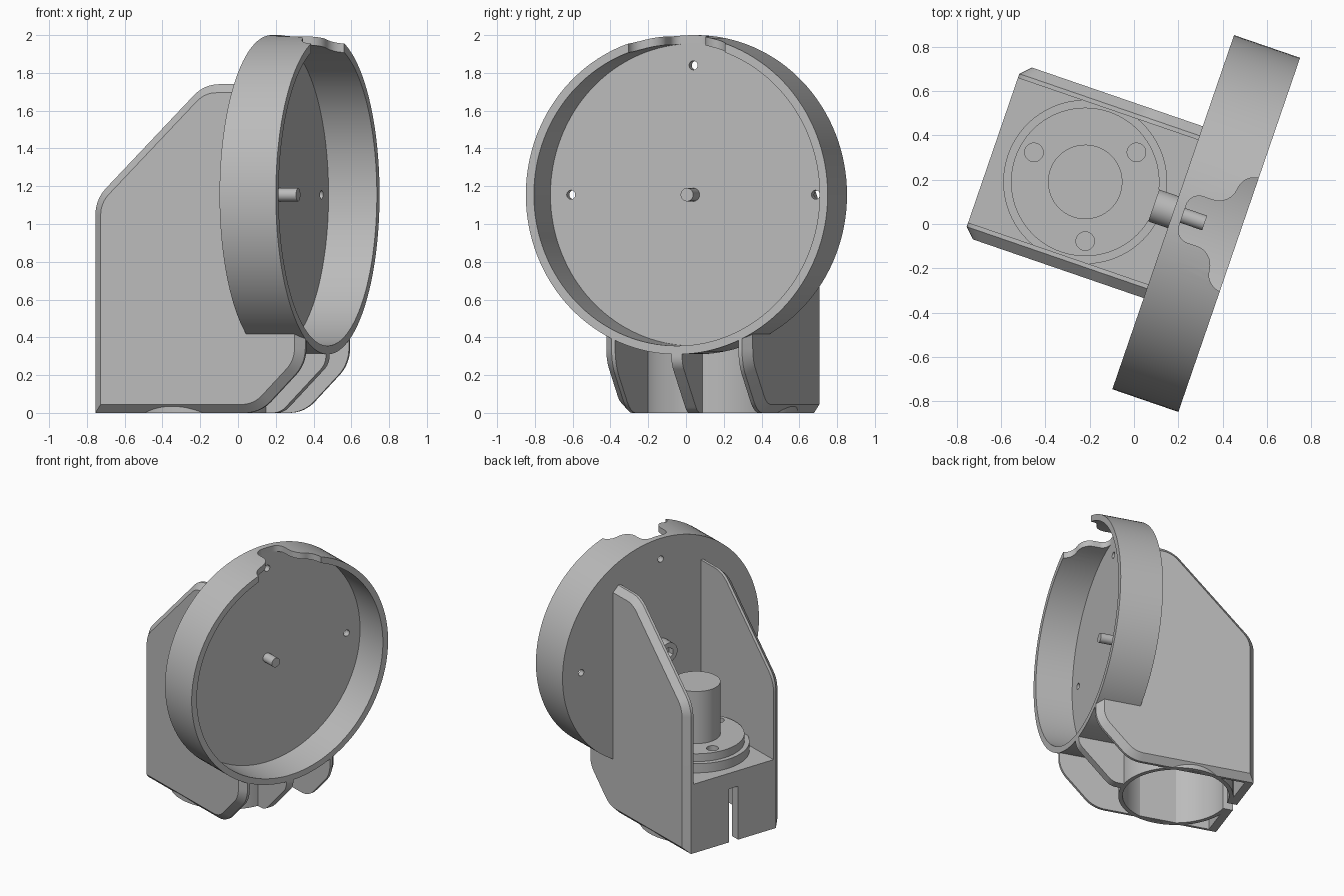
import bpy, bmesh, math
from mathutils import Matrix, Vector

cube = bpy.data.objects.get("Cube")
if cube:
    bpy.data.objects.remove(cube, do_unlink=True)

grey = bpy.data.materials.new("plain grey")
grey.use_nodes = True
grey.diffuse_color = (0.5, 0.5, 0.5, 1)
grey.node_tree.nodes["Principled BSDF"].inputs["Base Color"].default_value = (0.5, 0.5, 0.5, 1)

# The whole bracket is turned about z; parts are laid out along its own axes
FRAME = Matrix.Rotation(math.radians(-18.97), 4, "Z") @ Matrix.Translation((0, 0.108, 0))
DISH_Z, DISH_R, BACK, FRONT = 1.155, 0.845, 0.15, 0.465
MOTOR_A = -0.27
HALF = 0.41
FORWARD = Matrix.Translation((0, 0, DISH_Z)) @ Matrix.Rotation(math.pi / 2, 4, "Y")
MOTOR = Matrix.Translation((MOTOR_A, 0, 0))


def finish(name, bm, local=Matrix()):
    bmesh.ops.remove_doubles(bm, verts=bm.verts, dist=1e-5)
    bmesh.ops.recalc_face_normals(bm, faces=bm.faces)
    mesh = bpy.data.meshes.new(name)
    bm.to_mesh(mesh)
    bm.free()
    mesh.transform(local)
    mesh.materials.append(grey)
    obj = bpy.data.objects.new(name, mesh)
    obj.matrix_world = FRAME
    bpy.context.collection.objects.link(obj)
    return obj


def activate(obj):
    bpy.ops.object.select_all(action="DESELECT")
    obj.select_set(True)
    bpy.context.view_layer.objects.active = obj


def smooth(obj):
    activate(obj)
    bpy.ops.object.shade_smooth_by_angle(angle=math.radians(25))


def loft(name, lower, upper, local=Matrix()):
    """Solid between two loops of 3D points."""
    bm = bmesh.new()
    a = [bm.verts.new(p) for p in lower]
    b = [bm.verts.new(p) for p in upper]
    bm.faces.new(a)
    bm.faces.new(b)
    for i in range(len(a)):
        j = (i + 1) % len(a)
        bm.faces.new((a[i], a[j], b[j], b[i]))
    return finish(name, bm, local)


def lathe(name, profile, local, steps=96):
    """Spin (radius, height) points around z."""
    bm = bmesh.new()
    verts = [bm.verts.new((r, 0, h)) for r, h in profile]
    edges = [bm.edges.new((verts[i], verts[(i + 1) % len(verts)])) for i in range(len(verts))]
    bmesh.ops.spin(bm, geom=verts + edges, cent=(0, 0, 0), axis=(0, 0, 1),
                   angle=2 * math.pi, steps=steps, use_merge=True)
    bmesh.ops.dissolve_degenerate(bm, dist=1e-5, edges=bm.edges)
    return finish(name, bm, local)


def cylinder(name, r, h0, h1, local, steps=48):
    ring = [(r * math.cos(t), r * math.sin(t)) for t in (2 * math.pi * i / steps for i in range(steps))]
    return loft(name, [(x, y, h0) for x, y in ring], [(x, y, h1) for x, y in ring], local)


def box(name, lo, hi):
    ring = [(lo[0], lo[1]), (hi[0], lo[1]), (hi[0], hi[1]), (lo[0], hi[1])]
    return loft(name, [(x, y, lo[2]) for x, y in ring], [(x, y, hi[2]) for x, y in ring])


def cut(obj, cutter):
    cutter.hide_render = True
    activate(obj)
    mod = obj.modifiers.new("cut", "BOOLEAN")
    mod.operation, mod.solver, mod.object = "DIFFERENCE", "EXACT", cutter
    bpy.context.view_layer.update()
    bpy.ops.object.modifier_apply(modifier=mod.name)
    bpy.data.objects.remove(cutter, do_unlink=True)


def rounded(corners, steps=8):
    """Polygon of (x, y, radius) corners with filleted corners."""
    out = []
    for i, (x, y, r) in enumerate(corners):
        p = Vector((x, y))
        if not r:
            out.append(p)
            continue
        d0 = (Vector(corners[i - 1][:2]) - p).normalized()
        d1 = (Vector(corners[(i + 1) % len(corners)][:2]) - p).normalized()
        half = d0.angle(d1) / 2
        centre = p + (d0 + d1).normalized() * r / math.sin(half)
        s = p + d0 * r / math.tan(half) - centre
        e = p + d1 * r / math.tan(half) - centre
        turn = s.angle_signed(e)
        for k in range(steps + 1):
            out.append(centre + Matrix.Rotation(-turn * k / steps, 2) @ s)
    return out


# Dish: back plate with rim, top notch and three screw holes
dish = lathe("dish", [(0, BACK), (DISH_R, BACK), (DISH_R, FRONT), (0.8, FRONT),
                      (0.8, 0.195), (0, 0.195)], FORWARD, 128)
side = [(0.195, 0, 0), (0.195, 0.11, 0.06), (0.38, 0.11, 0.09), (0.40, 0.27, 0.08), (0.52, 0.27, 0)]
outline = rounded(side[1:] + [(a, -b, r) for a, b, r in reversed(side[1:])])
cut(dish, loft("notch_cutter", [(p.x, p.y, 1.7) for p in outline], [(p.x, p.y, 2.2) for p in outline]))
for y, z in ((0, 0.685), (0.685, 0), (-0.685, 0)):
    cut(dish, cylinder("hole_cutter", 0.024, 0, 0.3, Matrix.Translation((0, y, z)) @ FORWARD, 24))
smooth(dish)

# Centre screw: pin in front, socket head behind
smooth(cylinder("centre_pin", 0.035, 0.1, 0.3, FORWARD))
head = cylinder("screw_head", 0.076, 0.057, 0.16, FORWARD)
cut(head, cylinder("socket_cutter", 0.042, 0, 0.11, FORWARD, 6))
smooth(head)


# Side walls with a chamfer round the outer edge
def wall_outline(d):
    k = 0.414 * d
    r = 0.2 - d
    return rounded([(-0.71 + d, d, 0), (-0.71 + d, 1.13 - k, r), (-0.10 + k, 1.74 - d, r),
                    (0.17, 1.74 - d, 0), (0.17, 0.425, 0), (FRONT - d, 0.425, 0),
                    (FRONT - d, 0.26 + k, r), (0.21 - k, d, r)])


for label, s in (("left", 1), ("right", -1)):
    full, inset = wall_outline(0), wall_outline(0.045)
    wall = loft(label + "_wall", [(p.x, s * (HALF - 0.045), p.y) for p in full],
                [(p.x, s * HALF, p.y) for p in inset])
    inner = loft(label + "_wall_inner", [(p.x, s * 0.345, p.y) for p in full],
                 [(p.x, s * (HALF - 0.045), p.y) for p in full])
    smooth(wall)
    smooth(inner)

# Base: floor, slotted back wall, motor tube and centre fin
floor = box("floor", (-0.71, -0.355, 0.47), (0.16, 0.355, 0.53))
rear = box("rear_wall", (-0.71, -0.355, 0), (-0.65, 0.355, 0.5))
tube = lathe("motor_tube", [(0.4, 0), (0.4, 0.5), (0.37, 0.5), (0.37, 0)], MOTOR)
for part in (rear, tube):
    cut(part, box("slot_cutter", (-0.9, -0.04, -0.1), (-0.5, 0.04, 0.41)))
smooth(tube)
fin = rounded([(0.11, 0, 0), (0.11, 0.5, 0), (0.17, 0.5, 0), (0.17, 0.335, 0),
               (FRONT, 0.335, 0), (FRONT, 0.26, 0.1), (0.21, 0, 0.1)])
smooth(loft("centre_fin", [(p.x, -0.03, p.y) for p in fin], [(p.x, 0.03, p.y) for p in fin]))

# Motor: stepped flange with three holes and a central post
smooth(cylinder("motor_base", 0.37, 0.45, 0.6, MOTOR, 96))
flange = cylinder("motor_flange", 0.335, 0.59, 0.66, MOTOR, 96)
for i in range(3):
    t = math.radians(48.97 + 120 * i)
    spot = Matrix.Translation((0.267 * math.cos(t), 0.267 * math.sin(t), 0)) @ MOTOR
    cut(flange, cylinder("flange_hole_cutter", 0.042, 0.61, 0.8, spot, 24))
smooth(flange)
smooth(cylinder("motor_post", 0.168, 0.64, 1.06, MOTOR, 64))
